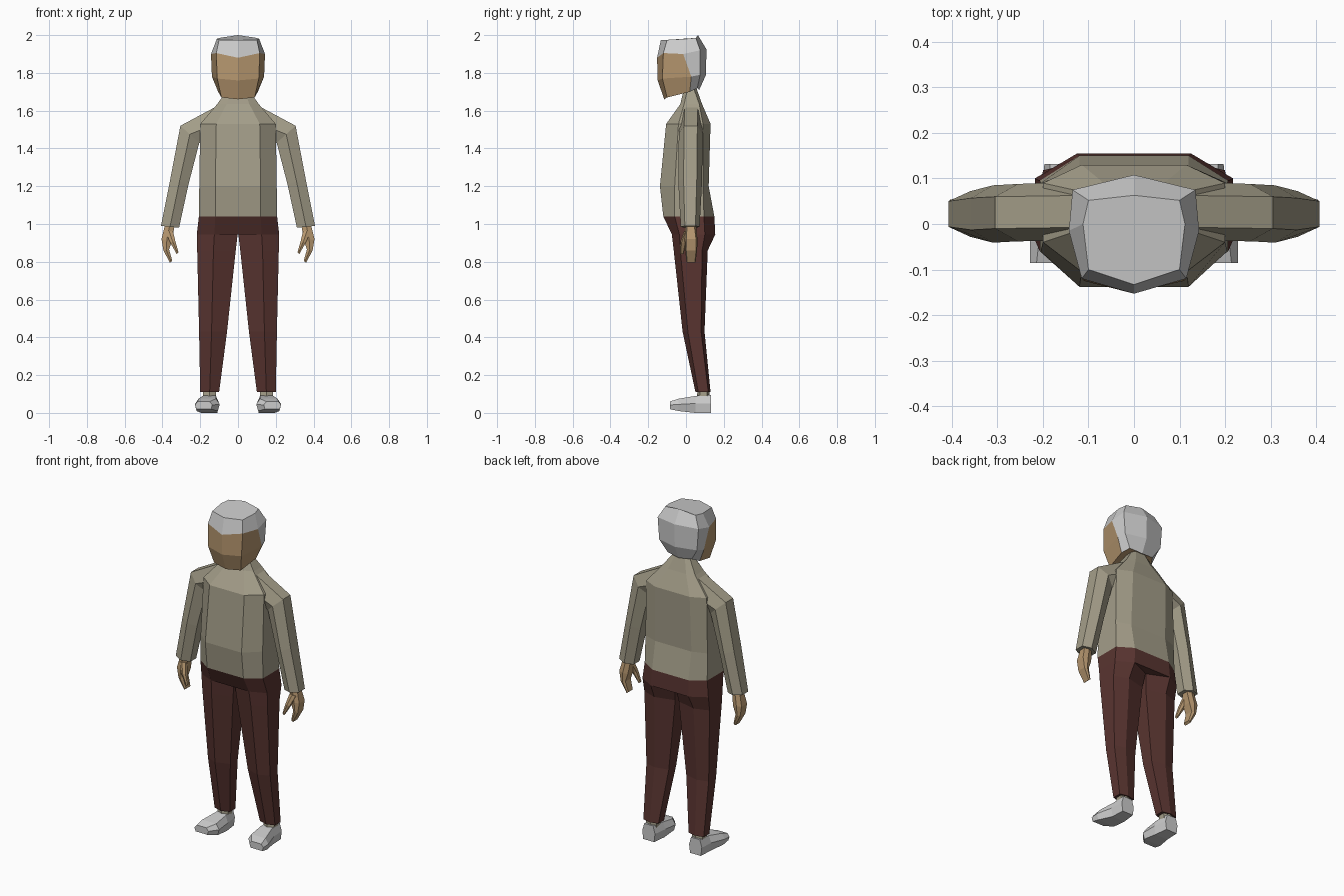
import bpy, bmesh


def material(name, rgb):
    m = bpy.data.materials.new(name)
    m.diffuse_color = (*rgb, 1)
    return m


SHIRT = material("shirt_olive", (0.37, 0.34, 0.25))
PANTS = material("pants_maroon", (0.10, 0.035, 0.03))
SKIN = material("skin", (0.47, 0.31, 0.16))


def loft(name, rings, mat=None, mirror=False, keep=None):
    """Skin a stack of equal-length point rings, cap both ends; keep(row, col) filters faces."""
    bm = bmesh.new()
    rows = [[bm.verts.new(p) for p in r] for r in rings]
    n = len(rows[0])
    drop = []
    for i in range(len(rows) - 1):
        for j in range(n):
            k = (j + 1) % n
            f = bm.faces.new((rows[i][j], rows[i][k], rows[i + 1][k], rows[i + 1][j]))
            if keep and not keep(i, j):
                drop.append(f)
    for i, row in ((-1, rows[0]), (len(rows) - 1, rows[-1])):
        f = bm.faces.new(row)
        if keep and not keep(i, 0):
            drop.append(f)
    bmesh.ops.recalc_face_normals(bm, faces=bm.faces[:])
    if drop:
        bmesh.ops.delete(bm, geom=drop, context='FACES')
    me = bpy.data.meshes.new(name)
    bm.to_mesh(me)
    bm.free()
    ob = bpy.data.objects.new(name, me)
    bpy.context.collection.objects.link(ob)
    if mat:
        me.materials.append(mat)
    if mirror:
        ob.modifiers.new("Mirror", 'MIRROR')
    return ob


def whole(half):
    """Complete a half ring across x = 0."""
    return half + [(-x, y, z) for x, y, z in reversed(half) if x > 1e-6]


def body_ring(z, fx, sx, yf, ysf, ysb, yb):
    return whole([(fx, yf, z), (sx, ysf, z), (sx, ysb, z), (fx, yb, z)])


def leg_ring(z, ix, fx, ox, yf, ysf, ysb, yb):
    return [(fx, yf, z), (ox, ysf, z), (ox, ysb, z), (fx, yb, z), (ix, ysb, z), (ix, ysf, z)]


def limb_ring(xo, zo, xi, zi, yc, edge, mid):
    """Six-sided section given by its outer and inner points in front view."""
    xm, zm = (xo + xi) / 2, (zo + zi) / 2
    return [(xo, yc - edge, zo), (xo, yc + edge, zo), (xm, yc + mid, zm),
            (xi, yc + edge, zi), (xi, yc - edge, zi), (xm, yc - mid, zm)]


# Sweater body with collar
loft("sweater_body", [body_ring(*r) for r in (
    (1.04, 0.12, 0.207, -0.12, -0.06, 0.095, 0.15),
    (1.20, 0.12, 0.205, -0.138, -0.06, 0.09, 0.12),
    (1.53, 0.115, 0.20, -0.105, -0.04, 0.09, 0.13),
    (1.635, 0.06, 0.11, -0.03, -0.01, 0.07, 0.085),
    (1.72, 0.03, 0.05, -0.01, 0.01, 0.04, 0.055))], SHIRT)

# Sleeves
loft("sleeves", [limb_ring(*r) for r in (
    (0.10, 1.63, 0.16, 1.42, 0.028, 0.035, 0.065),
    (0.305, 1.52, 0.205, 1.43, 0.025, 0.035, 0.063),
    (0.358, 1.24, 0.262, 1.21, 0.022, 0.035, 0.063),
    (0.408, 0.99, 0.312, 0.98, 0.022, 0.028, 0.05))], SHIRT, True)

# Hands: palm with curled fingers, and thumb
loft("hands", [limb_ring(*r) for r in (
    (0.385, 1.00, 0.335, 1.00, 0.025, 0.018, 0.028),
    (0.405, 0.92, 0.348, 0.915, 0.027, 0.026, 0.034),
    (0.395, 0.86, 0.365, 0.865, 0.027, 0.026, 0.032),
    (0.36, 0.795, 0.348, 0.805, 0.027, 0.02, 0.024))], SKIN, True)
loft("thumbs", [limb_ring(*r) for r in (
    (0.385, 0.96, 0.345, 0.965, 0.008, 0.012, 0.018),
    (0.358, 0.90, 0.332, 0.91, -0.014, 0.01, 0.016),
    (0.324, 0.84, 0.315, 0.85, -0.022, 0.006, 0.01))], SKIN, True)

# Trousers: hips and legs
loft("trouser_hips", [body_ring(*r) for r in (
    (1.04, 0.12, 0.207, -0.12, -0.06, 0.095, 0.15),
    (0.945, 0.125, 0.218, -0.075, -0.035, 0.10, 0.155))], PANTS)
loft("trouser_legs", [leg_ring(*r) for r in (
    (0.945, 0.002, 0.125, 0.218, -0.075, -0.035, 0.10, 0.155),
    (0.86, 0.012, 0.13, 0.216, -0.065, -0.03, 0.085, 0.115),
    (0.43, 0.058, 0.14, 0.206, -0.018, 0.01, 0.08, 0.098),
    (0.11, 0.10, 0.15, 0.20, 0.05, 0.065, 0.118, 0.13))], PANTS, True)

# Ankles and shoes
loft("socks", [leg_ring(*r) for r in (
    (0.13, 0.115, 0.15, 0.185, 0.062, 0.075, 0.11, 0.122),
    (0.05, 0.12, 0.15, 0.188, 0.055, 0.07, 0.115, 0.127))], SHIRT, True)
loft("shoes", [[(xc - w * 0.85, y, zb), (xc + w * 0.85, y, zb), (xc + w, y, zm),
                (xc + w * 0.7, y, zt), (xc - w * 0.7, y, zt), (xc - w, y, zm)]
               for xc, w, y, zb, zm, zt in (
    (0.155, 0.042, 0.132, 0.0, 0.05, 0.095),
    (0.152, 0.05, 0.05, 0.0, 0.05, 0.09),
    (0.163, 0.066, -0.04, 0.01, 0.045, 0.075),
    (0.182, 0.046, -0.086, 0.02, 0.042, 0.06))], None, True)

# Head: one shell of rings from chin to crown, split into face and hair
head = [whole(r) for r in (
    [(0, -0.115, 1.66), (0.088, -0.10, 1.67), (0.105, 0.02, 1.70), (0.08, 0.06, 1.72), (0, 0.07, 1.71)],
    [(0, -0.15, 1.76), (0.11, -0.125, 1.77), (0.138, 0.028, 1.78), (0.125, 0.075, 1.79), (0, 0.106, 1.79)],
    [(0, -0.153, 1.88), (0.115, -0.12, 1.905), (0.143, -0.015, 1.90), (0.135, 0.075, 1.92), (0, 0.108, 1.925)],
    [(0, -0.133, 1.975), (0.10, -0.10, 1.975), (0.112, 0.0, 1.98), (0.10, 0.052, 1.985), (0, 0.063, 2.0)])]


def is_face(row, col):
    return row == -1 or (row < 2 and col in (0, 1, 6, 7))


loft("face", head, SKIN, keep=is_face)
loft("hair", head, keep=lambda r, c: not is_face(r, c))
